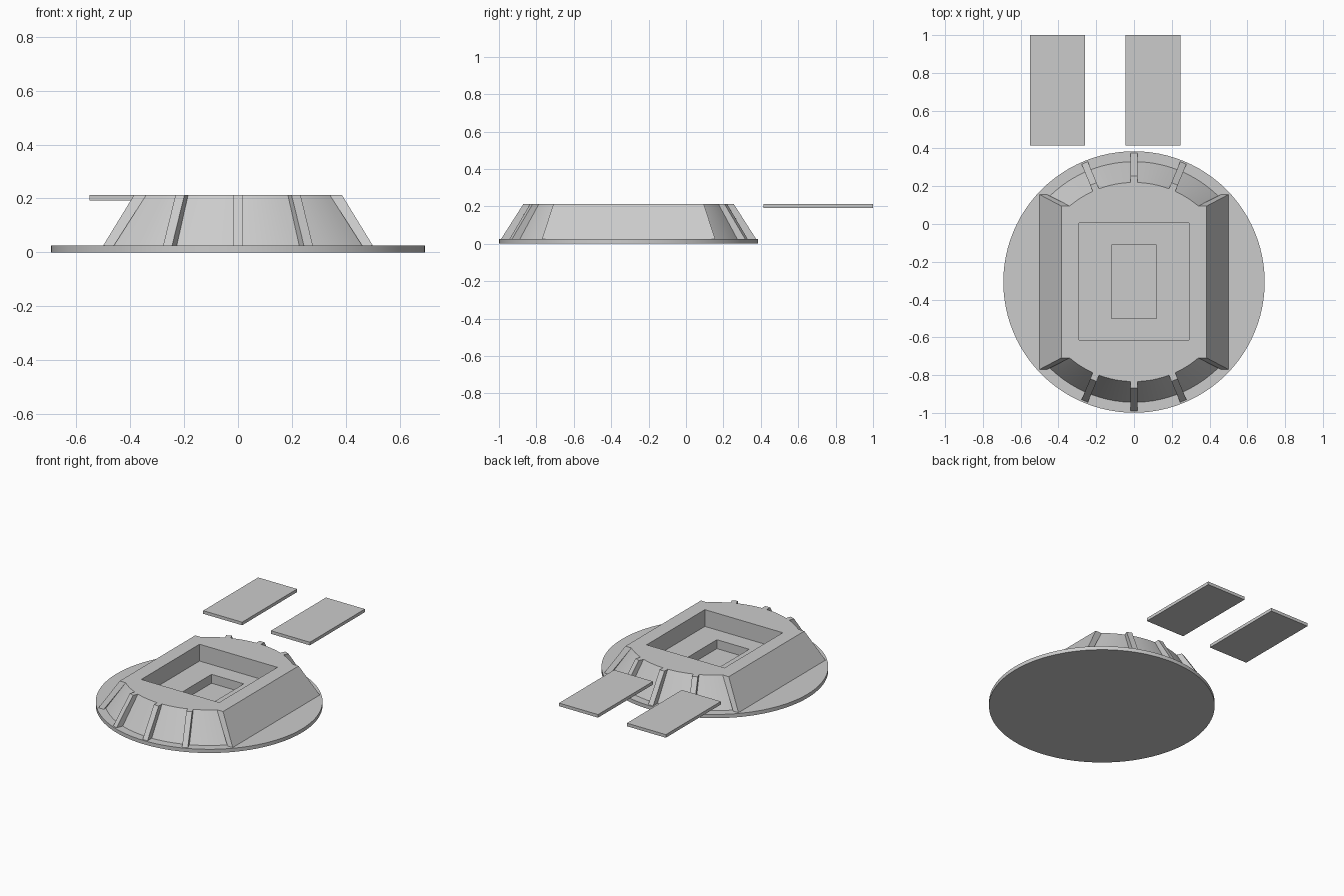
import bpy, bmesh, math

if "Cube" in bpy.data.objects:
    bpy.data.objects.remove(bpy.data.objects["Cube"])

CY = -0.307                      # centre of the round base along y
Z0, Z1 = 0.025, 0.213            # bottom and top of the raised body

grey = bpy.data.materials.new("stone grey")
grey.diffuse_color = (0.6, 0.6, 0.6, 1)
grey.use_nodes = True
grey.node_tree.nodes["Principled BSDF"].inputs["Base Color"].default_value = grey.diffuse_color


def loft(name, low, z_low, high, z_high):
    """Closed solid between two outlines with equal point counts."""
    bm = bmesh.new()
    a = [bm.verts.new((x, y, z_low)) for x, y in low]
    b = [bm.verts.new((x, y, z_high)) for x, y in high]
    n = len(a)
    bm.faces.new(a[::-1])
    bm.faces.new(b)
    for i in range(n):
        j = (i + 1) % n
        bm.faces.new((a[i], a[j], b[j], b[i]))
    bmesh.ops.recalc_face_normals(bm, faces=bm.faces)
    mesh = bpy.data.meshes.new(name)
    bm.to_mesh(mesh)
    bm.free()
    mesh.materials.append(grey)
    ob = bpy.data.objects.new(name, mesh)
    bpy.context.collection.objects.link(ob)
    return ob


def rect(x0, x1, y0, y1):
    return [(x0, y0), (x1, y0), (x1, y1), (x0, y1)]


def box(name, x0, x1, y0, y1, z0, z1):
    r = rect(x0, x1, y0, y1)
    return loft(name, r, z0, r, z1)


def outline(r, half_x, steps=32):
    """Circle with its left and right sides cut straight."""
    t = math.asin(half_x / r)
    pts = []
    for start in (-math.pi / 2, math.pi / 2):
        for i in range(steps + 1):
            a = start - t + 2 * t * i / steps
            pts.append((r * math.cos(a), CY + r * math.sin(a)))
    return pts


def turned(pts, angle):
    c, s = math.cos(angle), math.sin(angle)
    return [(x * c - y * s, CY + x * s + y * c) for x, y in pts]


def boolean(target, tool, operation):
    m = target.modifiers.new(operation.lower(), 'BOOLEAN')
    m.object, m.operation, m.solver = tool, operation, 'EXACT'
    tool.hide_render = True
    tool.hide_set(True)


def smooth(ob):
    bpy.ops.object.select_all(action='DESELECT')
    ob.select_set(True)
    bpy.context.view_layer.objects.active = ob
    bpy.ops.object.shade_smooth_by_angle(angle=math.radians(20))


# Round base plate
circle = [(0.692 * math.cos(math.tau * i / 96), CY + 0.692 * math.sin(math.tau * i / 96))
          for i in range(96)]
smooth(loft("base_plate", circle, 0, circle, Z0))

# Raised body with conical ends
body = loft("body", outline(0.637, 0.48), Z0, outline(0.527, 0.362), Z1)

# Sloped side walls standing slightly proud of the conical ends
for s, side in ((-1, "left"), (1, "right")):
    low = rect(0.46, 0.5, CY - 0.463, CY + 0.463)
    high = rect(0.34, 0.385, CY - 0.402, CY + 0.402)
    wall = loft(side + "_wall", [(s * x, y) for x, y in low], Z0,
                [(s * x, y) for x, y in high], Z1)
    boolean(body, wall, 'UNION')

# Radial ribs on the front and back
for end in (0, 180):
    for a in (-22.5, 0, 22.5):
        ang = math.radians(end + a)
        rib = loft("rib", turned(rect(-0.018, 0.018, 0.58, 0.682), ang), Z0,
                   turned(rect(-0.018, 0.018, 0.47, 0.562), ang), Z1)
        boolean(body, rib, 'UNION')

# Stepped recess in the top
boolean(body, box("recess_cutter", -0.29, 0.29, -0.615, 0.005, 0.1, 0.4), 'DIFFERENCE')
boolean(body, box("pit_cutter", -0.12, 0.12, -0.5, -0.11, 0.04, 0.35), 'DIFFERENCE')

# Bake the joined body, drop the helpers, then shade
deps = bpy.context.evaluated_depsgraph_get()
body_mesh = bpy.data.meshes.new_from_object(body.evaluated_get(deps))
helpers = [m.object for m in body.modifiers]
body.modifiers.clear()
body.data = body_mesh
for h in helpers:
    bpy.data.objects.remove(h)
smooth(body)

# Two loose cover panels behind the body
for i, x in enumerate((-0.55, -0.045)):
    box("cover_panel_%d" % (i + 1), x, x + 0.29, 0.415, 1.0, 0.192, Z1)
